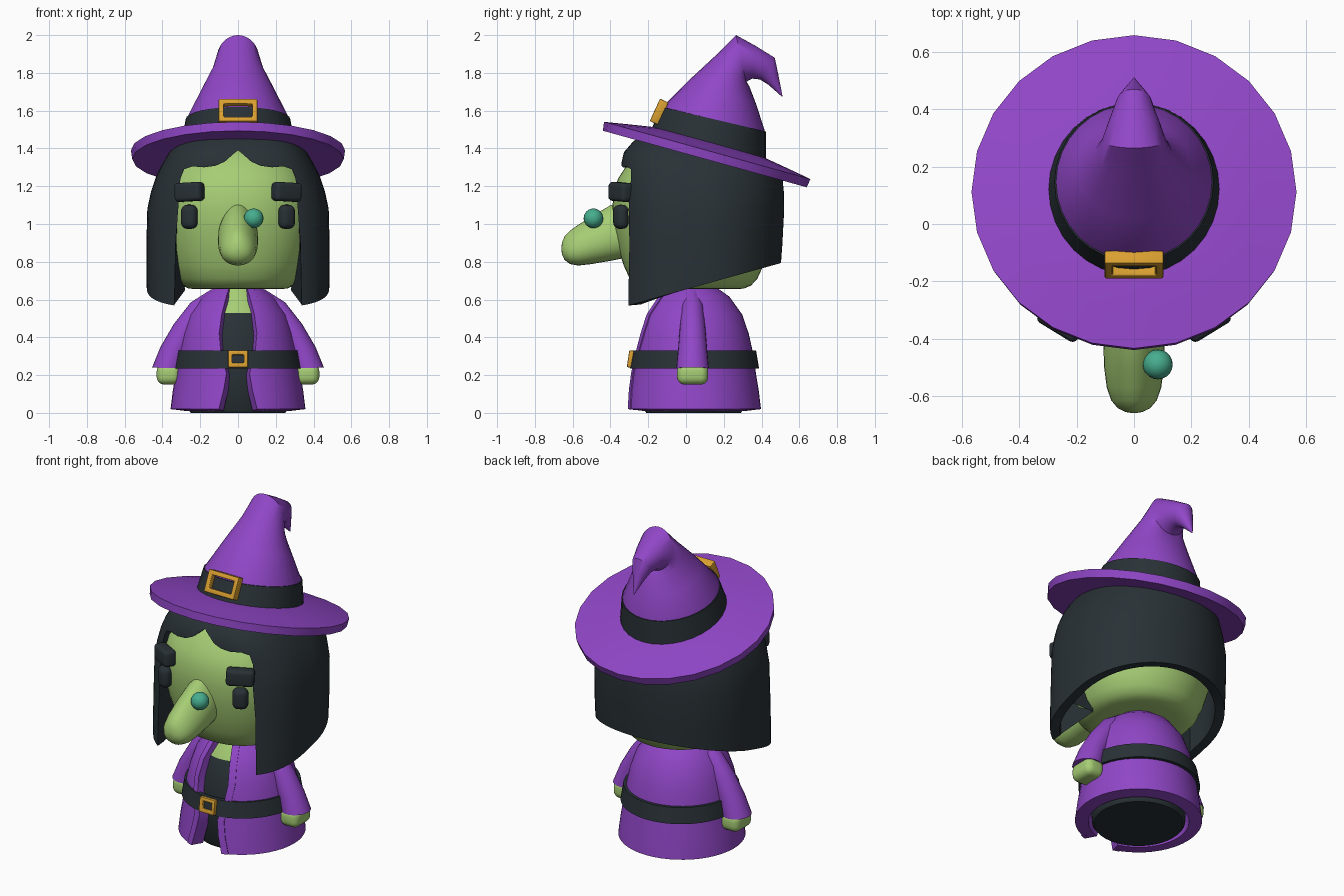
import bpy, bmesh, math
from mathutils import Vector, Matrix

if "Cube" in bpy.data.objects:
    bpy.data.objects.remove(bpy.data.objects["Cube"])


def material(name, rgb):
    m = bpy.data.materials.new(name)
    m.diffuse_color = (*rgb, 1)
    m.use_nodes = True
    m.node_tree.nodes["Principled BSDF"].inputs["Base Color"].default_value = m.diffuse_color
    return m


PURPLE = material("purple cloth", (0.28, 0.062, 0.57))
BLACK = material("charcoal black", (0.022, 0.031, 0.037))
GREEN = material("green skin", (0.38, 0.61, 0.175))
GOLD = material("gold", (0.70, 0.35, 0.03))
TEAL = material("teal", (0.062, 0.42, 0.27))


def make(name, bm, mat, fix=True):
    if fix:
        bmesh.ops.recalc_face_normals(bm, faces=bm.faces[:])
    me = bpy.data.meshes.new(name)
    bm.to_mesh(me)
    bm.free()
    ob = bpy.data.objects.new(name, me)
    bpy.context.collection.objects.link(ob)
    me.materials.append(mat)
    return ob


def modify(ob, kind, **kw):
    m = ob.modifiers.new("m", kind)
    for k, v in kw.items():
        setattr(m, k, v)
    bpy.context.view_layer.objects.active = ob
    bpy.ops.object.modifier_apply(modifier=m.name)


def loft(name, rings, mat, closed=True, caps=True, cuts=(), fix=True):
    """Skin a stack of point rings; cuts are (point, normal) planes."""
    bm = bmesh.new()
    vs = [[bm.verts.new(p) for p in r] for r in rings]
    n = len(rings[0])
    for a, b in zip(vs, vs[1:]):
        for j in range(n if closed else n - 1):
            k = (j + 1) % n
            bm.faces.new((a[j], a[k], b[k], b[j]))
    if caps:
        bm.faces.new(vs[0][::-1])
        bm.faces.new(vs[-1])
    for co, no in cuts:
        bmesh.ops.bisect_plane(bm, geom=bm.verts[:] + bm.edges[:] + bm.faces[:],
                               plane_co=co, plane_no=no, clear_outer=True)
    bmesh.ops.remove_doubles(bm, verts=bm.verts[:], dist=1e-5)
    return make(name, bm, mat, fix)


def oval(cx, cy, z, rx, ry, n=40, power=2.0):
    """Horizontal ring: boxier at the front (by power), elliptical at the back."""
    out = []
    for i in range(n):
        c, s = math.cos(2 * math.pi * i / n), math.sin(2 * math.pi * i / n)
        e = 1 if s > 0 else 2 / power
        out.append(Vector((cx + rx * math.copysign(abs(c) ** e, c),
                           cy + ry * math.copysign(abs(s) ** e, s), z)))
    return out


def tilted(a, b, w, n=32):
    """Oval ring through points a and b, with half width vector w."""
    a, b, w = Vector(a), Vector(b), Vector(w)
    m = (a + b) / 2
    return [m + (a - m) * math.cos(t) + w * math.sin(t)
            for t in (2 * math.pi * i / n for i in range(n))]


def box(name, loc, size, rot, bevel, mat):
    bm = bmesh.new()
    bmesh.ops.create_cube(bm, size=1, matrix=Matrix.Translation(loc) @ rot
                          @ Matrix.Diagonal((*size, 1)))
    ob = make(name, bm, mat)
    modify(ob, 'BEVEL', width=bevel, segments=5)
    return ob


def buckle(name, loc, w, h, bar, depth, tilt):
    M = Matrix.Translation(loc) @ Matrix.Rotation(tilt, 4, 'X')

    def rect(inset, y):
        return [M @ Vector((sx * (w / 2 - inset), y, sz * (h / 2 - inset)))
                for sx, sz in ((-1, -1), (1, -1), (1, 1), (-1, 1))]
    d = depth / 2
    rings = [rect(0, d), rect(0, -d), rect(bar, -d), rect(bar, d), rect(0, d)]
    modify(loft(name, rings, GOLD, caps=False), 'BEVEL', width=0.006, segments=2)


# Inner dress, with bare chest above the neckline
body = loft("dress_and_chest", [oval(0, 0.04, z, r, r) for r, z in (
    (0.25, 0), (0.262, 0.015), (0.27, 0.2), (0.275, 0.33), (0.25, 0.43), (0.218, 0.53),
    (0.16, 0.6), (0.1, 0.69))], BLACK)
body.data.materials.append(GREEN)
for p in body.data.polygons:
    if p.center.z > 0.53:
        p.material_index = 1

# Open robe with raised lapels: radius, height, half opening
ROBE = [(0.357, 0.02, 0.10), (0.345, 0.12, 0.075), (0.33, 0.21, 0.06), (0.322, 0.27, 0.075),
        (0.312, 0.33, 0.09), (0.292, 0.42, 0.098), (0.258, 0.52, 0.085),
        (0.19, 0.615, 0.06), (0.12, 0.665, 0.045)]


def robe_sheet(name, start, stop, grow, thick, n):
    rings = []
    for r, z, w in ROBE:
        f = -math.pi / 2
        edge = math.asin(w / r)
        a, b = f + start(edge, r), f + stop(edge, r)
        rr = r + grow
        rings.append([Vector((rr * math.cos(t), 0.04 + rr * math.sin(t), z))
                      for t in (a + (b - a) * i / n for i in range(n + 1))])
    ob = loft(name, rings, PURPLE, closed=False, caps=False, fix=False)
    modify(ob, 'SOLIDIFY', thickness=thick, offset=-1)


robe_sheet("robe", lambda e, r: e, lambda e, r: 2 * math.pi - e, 0, 0.075, 44)
robe_sheet("right_lapel", lambda e, r: e, lambda e, r: e + 0.04 / r, 0.006, 0.03, 3)
robe_sheet("left_lapel", lambda e, r: -e - 0.04 / r, lambda e, r: -e, 0.006, 0.03, 3)

# Belt
loft("belt", [oval(0, 0.045, z, r, r) for r, z in (
    (0.30, 0.235), (0.342, 0.235), (0.326, 0.33), (0.30, 0.33), (0.30, 0.235))],
    BLACK, caps=False)
buckle("belt_buckle", (0, -0.292, 0.285), 0.105, 0.09, 0.022, 0.03, -0.15)

# Sleeves and hands
SLEEVE = [(0.06, 0.60, 0.14, 0.655, 0.035), (0.14, 0.54, 0.25, 0.585, 0.058),
          (0.21, 0.42, 0.34, 0.47, 0.068), (0.26, 0.32, 0.41, 0.35, 0.077),
          (0.29, 0.235, 0.455, 0.24, 0.086)]
for s, side in ((-1, "left"), (1, "right")):
    loft(side + "_sleeve", [tilted((s * x0, 0.035, z0), (s * x1, 0.035, z1), (0, d, 0), 24)
                            for x0, z0, x1, z1, d in SLEEVE], PURPLE)
    box(side + "_hand", (s * 0.368, 0.035, 0.205), (0.125, 0.165, 0.11), Matrix(), 0.04, GREEN)

# Head
BRIM_CUT = (Vector((0, 0.107, 1.365)), Vector((0, 0.267, 0.964)))
HEM_CUT = (Vector((0, -0.30, 0.57)), Vector((0, 0.268, -0.963)))
loft("head", [oval(0, 0.04, z, 0.42 * k, 0.43 * k, 48, 2.3) for z, k in (
    (0.655, 0.5), (0.658, 0.62), (0.675, 0.71), (0.71, 0.785), (0.78, 0.86), (0.87, 0.925),
    (0.98, 0.98), (1.08, 1), (1.17, 0.985), (1.24, 0.93), (1.3, 0.84), (1.36, 0.72),
    (1.43, 0.5))], GREEN, cuts=[BRIM_CUT])

# Hair shell: slanted hem, top hidden by the hat, opening for the face
HAIR = [(0.45, 0.985, 0.97, 0.06), (0.7, 1, 0.98, 0.07), (0.9, 1, 0.99, 0.08),
        (1.08, 0.99, 1, 0.085), (1.17, 0.95, 0.995, 0.085), (1.25, 0.895, 0.985, 0.082),
        (1.32, 0.825, 0.975, 0.08), (1.38, 0.75, 0.94, 0.08), (1.44, 0.65, 0.82, 0.08),
        (1.5, 0.5, 0.6, 0.08)]
hair = loft("hair", [oval(0, cy, z, 0.485 * kx, 0.435 * ky, 64, 3) for z, kx, ky, cy in HAIR],
            BLACK, caps=False, fix=False, cuts=[BRIM_CUT, HEM_CUT])
modify(hair, 'SOLIDIFY', thickness=0.055, offset=-1)
half = [(0.025, 1.37), (0.07, 1.33), (0.12, 1.308), (0.18, 1.3), (0.24, 1.305), (0.285, 1.29),
        (0.305, 1.24), (0.315, 1.1), (0.33, 0.9), (0.34, 0.4)]
outline = [(0, 1.39)] + half + [(-x, z) for x, z in half[::-1]]
cutter = loft("face_opening_cutter", [[Vector((x, y, z)) for x, z in outline]
                                      for y in (-1, -0.1)], BLACK)
cutter.hide_render = True
modify(hair, 'BOOLEAN', operation='DIFFERENCE', solver='EXACT', object=cutter)
bpy.data.objects.remove(cutter)

# Inner hair beside the cheeks, and eyes and eyebrows
for s, side in ((-1, "left"), (1, "right")):
    loft(side + "_inner_hair", [[Vector((s * x, y, z)) for x, y in (
        (0.338 - 0.02 * k, -0.285), (0.278 + 0.03 * k, -0.02), (0.44, -0.02), (0.44, -0.15))]
        for z, k in ((0.5, 0), (0.75, 0.2), (1.15, 1))], BLACK, cuts=[HEM_CUT])
    turn = Matrix.Rotation(s * 0.55, 4, 'Z')
    box(side + "_eye", (s * 0.258, -0.345, 1.038), (0.09, 0.07, 0.128), turn, 0.034, BLACK)
    box(side + "_eyebrow", (s * 0.257, -0.345, 1.17), (0.16, 0.075, 0.1),
        Matrix.Rotation(s * 0.55, 4, 'Z') @ Matrix.Rotation(s * 0.05, 4, 'Y'), 0.022, BLACK)

# Nose, narrower along its bridge, and wart
nose = []
for y, zc, rx, rz in ((-0.25, 0.985, 0.1, 0.15), (-0.4, 0.952, 0.105, 0.147),
                      (-0.5, 0.914, 0.102, 0.126), (-0.57, 0.888, 0.093, 0.108),
                      (-0.615, 0.876, 0.078, 0.088), (-0.643, 0.872, 0.055, 0.062),
                      (-0.656, 0.87, 0.028, 0.033), (-0.66, 0.87, 0.006, 0.006)):
    nose.append([Vector((rx * math.cos(t) * (1 - 0.22 * math.sin(t)), y, zc + rz * math.sin(t)))
                 for t in (2 * math.pi * i / 28 for i in range(28))])
loft("nose", nose, GREEN)
bm = bmesh.new()
bmesh.ops.create_uvsphere(bm, u_segments=20, v_segments=12, radius=0.052,
                          matrix=Matrix.Translation((0.083, -0.49, 1.03)))
make("wart", bm, TEAL)

# Hat brim, a tilted 24-sided disc
T = Matrix.Translation((0, 0.107, 1.37)) @ Matrix.Rotation(math.radians(-15.5), 4, 'X')
loft("hat_brim", [[T @ p for p in oval(0, 0, z, r, r, 24)] for r, z in (
    (0.3, -0.02), (0.56, -0.027), (0.567, 0.02), (0.44, 0.042), (0.28, 0.068))], PURPLE)

# Hat cone with the tip folded back: front y, z, back y, z, half width
CONE = [(-0.18, 1.5, 0.418, 1.34, 0.295), (-0.125, 1.62, 0.418, 1.49, 0.272),
        (0.02, 1.765, 0.373, 1.63, 0.198), (0.16, 1.895, 0.335, 1.73, 0.135),
        (0.265, 2.0, 0.318, 1.752, 0.112), (0.37, 1.942, 0.35, 1.77, 0.088),
        (0.47, 1.88, 0.392, 1.765, 0.06), (0.487, 1.8, 0.435, 1.738, 0.038),
        (0.511, 1.676, 0.508, 1.674, 0.002)]


def hat_rings(rows, grow):
    return [tilted((0, y0 - grow, z0), (0, y1 + grow, z1), (w + grow, 0, 0))
            for y0, z0, y1, z1, w in rows]


loft("hat_cone", hat_rings(CONE, 0), PURPLE)

# Hat band and buckle
loft("hat_band", hat_rings(CONE[:2], 0.005) + hat_rings(CONE[1::-1], -0.02)
     + hat_rings(CONE[:1], 0.005), BLACK, caps=False)
buckle("hat_buckle", (0, -0.142, 1.594), 0.205, 0.13, 0.027, 0.05, -0.43)

# Smooth shading with sharp edges kept
bpy.ops.object.select_all(action='DESELECT')
for ob in bpy.data.objects:
    ob.select_set(True)
bpy.context.view_layer.objects.active = hair
bpy.ops.object.shade_smooth_by_angle(angle=math.radians(38))
